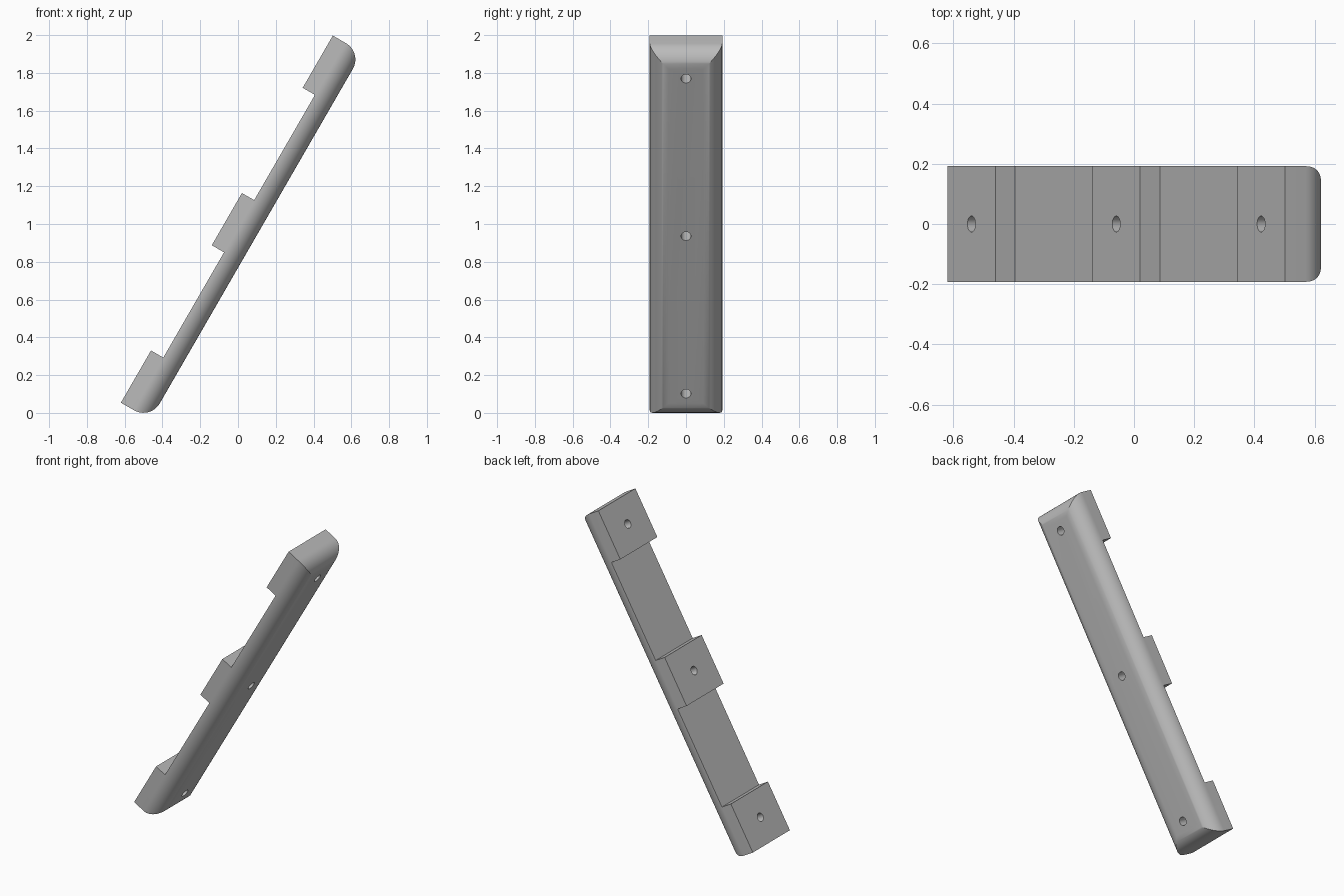
import bpy, bmesh
from math import sin, cos, pi, radians
from mathutils import Matrix

cube = bpy.data.objects.get("Cube")
if cube:
    bpy.data.objects.remove(cube, do_unlink=True)

LENGTH, HALF_W, DEPTH, FILLET = 2.244, 0.192, 0.18, 0.1
PAD, NOTCH, HOLE_R, STEPS = 0.319, 0.075, 0.0265, 16
MID = LENGTH / 2

grey = bpy.data.materials.new("grey")
grey.use_nodes = True
colour = (0.5, 0.5, 0.5, 1)
grey.diffuse_color = colour
grey.node_tree.nodes["Principled BSDF"].inputs["Base Color"].default_value = colour


def make_object(name, bm):
    bmesh.ops.recalc_face_normals(bm, faces=bm.faces)
    mesh = bpy.data.meshes.new(name)
    bm.to_mesh(mesh)
    bm.free()
    mesh.materials.append(grey)
    ob = bpy.data.objects.new(name, mesh)
    bpy.context.collection.objects.link(ob)
    return ob


# Bar lying flat: stacked rectangles shrink along a quarter arc, mitring the corners
bm = bmesh.new()
layers = [(0, 0)]
for i in range(STEPS + 1):
    a = i / STEPS * pi / 2
    layers.append((FILLET * (1 - cos(a)), -(DEPTH - FILLET) - FILLET * sin(a)))
rings = []
for inset, z in layers:
    x0, x1, y = inset, LENGTH - inset, HALF_W - inset
    rings.append([bm.verts.new(p) for p in
                  ((x0, -y, z), (x1, -y, z), (x1, y, z), (x0, y, z))])
for low, high in zip(rings, rings[1:]):
    for k in range(4):
        n = (k + 1) % 4
        bm.faces.new((low[k], low[n], high[n], high[k]))
bm.faces.new(rings[0])
bm.faces.new(rings[-1])
bar = make_object("mounting_bar", bm)


def cut(cutter):
    cutter.hide_render = True
    mod = bar.modifiers.new("cut", "BOOLEAN")
    mod.operation, mod.solver, mod.object = "DIFFERENCE", "EXACT", cutter
    bpy.ops.object.select_all(action="DESELECT")
    bpy.context.view_layer.objects.active = bar
    bar.select_set(True)
    bpy.ops.object.modifier_apply(modifier=mod.name)
    bpy.data.objects.remove(cutter, do_unlink=True)


# Two notches leave three raised pads on the back
for side in (-1, 1):
    bm = bmesh.new()
    size = (LENGTH - 3 * PAD) / 2
    centre = MID + side * (PAD + size) / 2
    bmesh.ops.create_cube(bm, size=1, matrix=Matrix.Translation((centre, 0, 0))
                          @ Matrix.Diagonal((size, 1, 2 * NOTCH, 1)))
    cut(make_object("notch_cutter", bm))

# A screw hole through the middle of each pad
for x in (PAD / 2, MID, LENGTH - PAD / 2):
    bm = bmesh.new()
    bmesh.ops.create_cone(bm, cap_ends=True, segments=32, radius1=HOLE_R,
                          radius2=HOLE_R, depth=1,
                          matrix=Matrix.Translation((x, 0, 0)))
    cut(make_object("hole_cutter", bm))

# Smooth fillets, then lean the bar
bpy.ops.object.shade_smooth_by_angle(angle=radians(25))
bar.location = (-0.62, 0, 0.054)
bar.rotation_euler = (0, radians(-60), 0)
